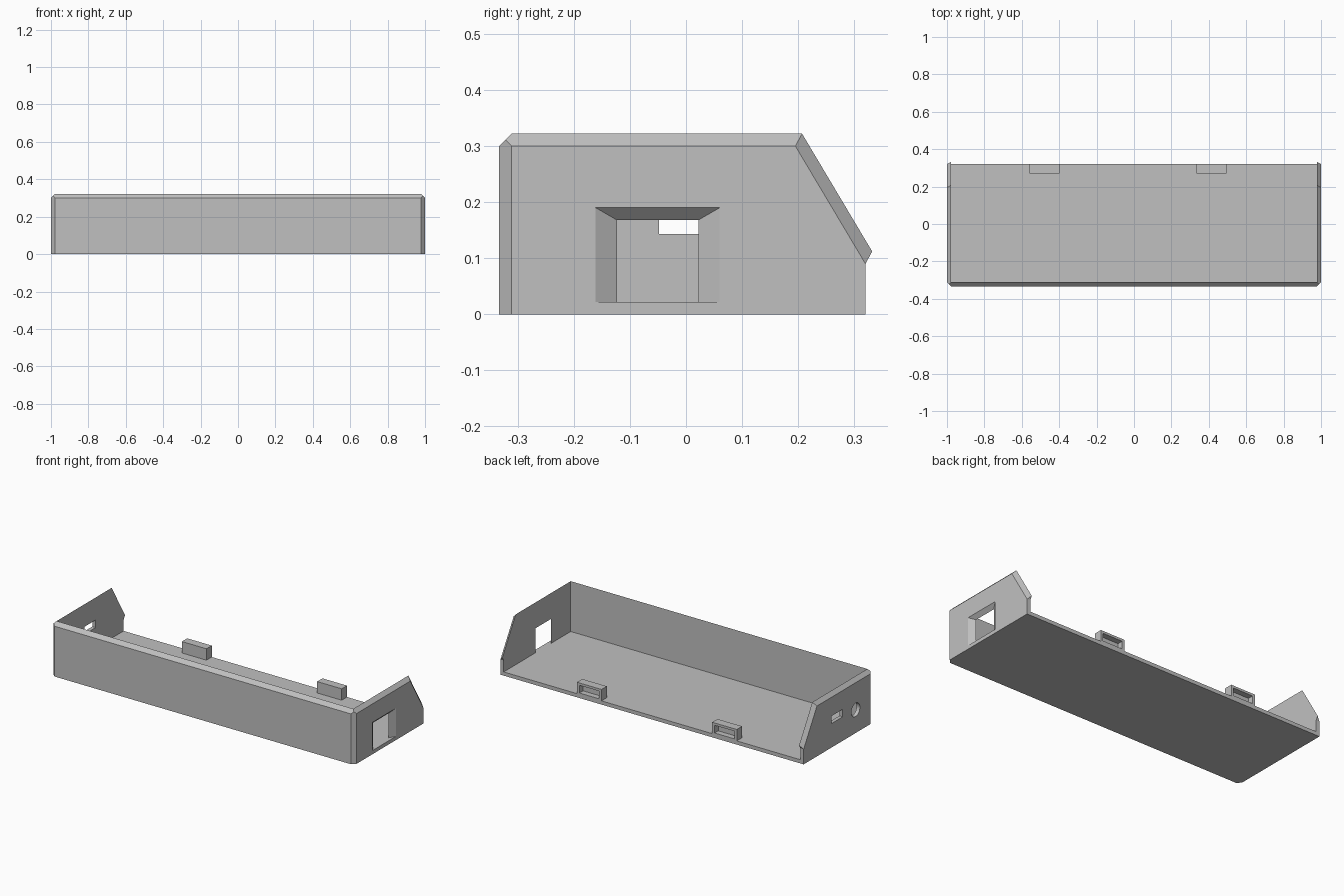
import bpy, bmesh, math

cube = bpy.data.objects.get("Cube")
if cube:
    bpy.data.objects.remove(cube, do_unlink=True)

T = 0.022                       # wall thickness and chamfer width
X, XI = 1.0, 1.0 - T            # outer and inner end faces
FRONT, FI = -0.333, -0.333 + T  # outer and inner front faces
BACK, TOP = 0.32, 0.322

grey = bpy.data.materials.new("plain grey")
grey.use_nodes = True
colour = (0.53, 0.53, 0.53, 1)
grey.diffuse_color = colour
grey.node_tree.nodes["Principled BSDF"].inputs["Base Color"].default_value = colour


def finish(name, bm):
    bmesh.ops.remove_doubles(bm, verts=bm.verts, dist=1e-5)
    bmesh.ops.recalc_face_normals(bm, faces=bm.faces)
    mesh = bpy.data.meshes.new(name)
    bm.to_mesh(mesh)
    bm.free()
    mesh.materials.append(grey)
    obj = bpy.data.objects.new(name, mesh)
    bpy.context.collection.objects.link(obj)
    return obj


def loft(name, rings):
    """Skin (x, [(y, z), ...]) sections along x and cap both ends."""
    bm = bmesh.new()
    loops = [[bm.verts.new((x, y, z)) for y, z in pts] for x, pts in rings]
    n = len(loops[0])
    for a, b in zip(loops, loops[1:]):
        for i in range(n):
            j = (i + 1) % n
            bm.faces.new((a[i], a[j], b[j], b[i]))
    bm.faces.new(loops[0])
    bm.faces.new(loops[-1])
    return finish(name, bm)


def hull(name, points):
    bm = bmesh.new()
    for p in points:
        bm.verts.new(p)
    bmesh.ops.convex_hull(bm, input=bm.verts)
    bmesh.ops.dissolve_limit(bm, angle_limit=0.01, verts=bm.verts, edges=bm.edges)
    return finish(name, bm)


def rect(y0, y1, z0, z1):
    return [(y0, z0), (y0, z1), (y1, z1), (y1, z0)]


def box(name, x0, x1, *yz):
    return loft(name, [(x0, rect(*yz)), (x1, rect(*yz))])


def cut(obj, cutter):
    mod = obj.modifiers.new("cut", "BOOLEAN")
    mod.operation, mod.solver, mod.object = "DIFFERENCE", "EXACT", cutter
    deps = bpy.context.evaluated_depsgraph_get()
    mesh = bpy.data.meshes.new_from_object(obj.evaluated_get(deps))
    obj.modifiers.clear()
    obj.data = mesh
    bpy.data.objects.remove(cutter, do_unlink=True)


# Floor and chamfered front wall
box("floor", -XI, XI, FI, BACK, 0, T)
front = [(FRONT, 0), (FRONT, TOP - T), (FI, TOP), (FI, 0)]
loft("front_wall", [(-XI, front), (XI, front)])

# End walls with sloping rear edges that bevel to a sharp inner rim
outer = [(FI, 0), (FI, TOP - T), (0.195, TOP - T), (BACK, 0.09), (BACK, 0.09), (BACK, 0)]
inner = [(FI, 0), (FI, TOP), (0.207, TOP), (0.332, 0.112), (BACK, 0.09), (BACK, 0)]
walls = {}
for side, s in (("left", 1), ("right", -1)):
    walls[side] = loft(side + "_end_wall", [(s * XI, inner), (s * X, outer)])
    hull(side + "_front_corner", [
        (s * X, FI, 0), (s * XI, FRONT, 0), (s * XI, FI, 0),
        (s * X, FI, TOP - T), (s * XI, FRONT, TOP - T), (s * XI, FI, TOP),
        (s * (X - T / 2), FRONT + T / 2, TOP - T / 2)])

# Flared window in the left end
small = rect(-0.123, 0.022, T, 0.168)
large = rect(-0.161, 0.06, T, 0.19)
cut(walls["left"], loft("window_cutter", [(0.95, small), (XI, small), (X, large), (1.05, large)]))

# Slot and round hole in the right end
cut(walls["right"], box("slot_cutter", -1.05, -0.95, -0.048, 0.056, 0.143, 0.188))
ring = [(-0.17 + 0.04 * math.cos(a), 0.138 + 0.04 * math.sin(a))
        for a in (math.tau * i / 32 for i in range(32))]
cut(walls["right"], loft("round_cutter", [(-1.05, ring), (-0.95, ring)]))

# Hollow catches along the back edge, open to the rear
for side, x in (("left", 0.414), ("right", -0.478)):
    catch = box(side + "_catch", x - 0.081, x + 0.081, 0.27, BACK, T, 0.09)
    cut(catch, box("catch_cutter", x - 0.065, x + 0.065, 0.286, 0.35, T + 0.008, 0.076))
